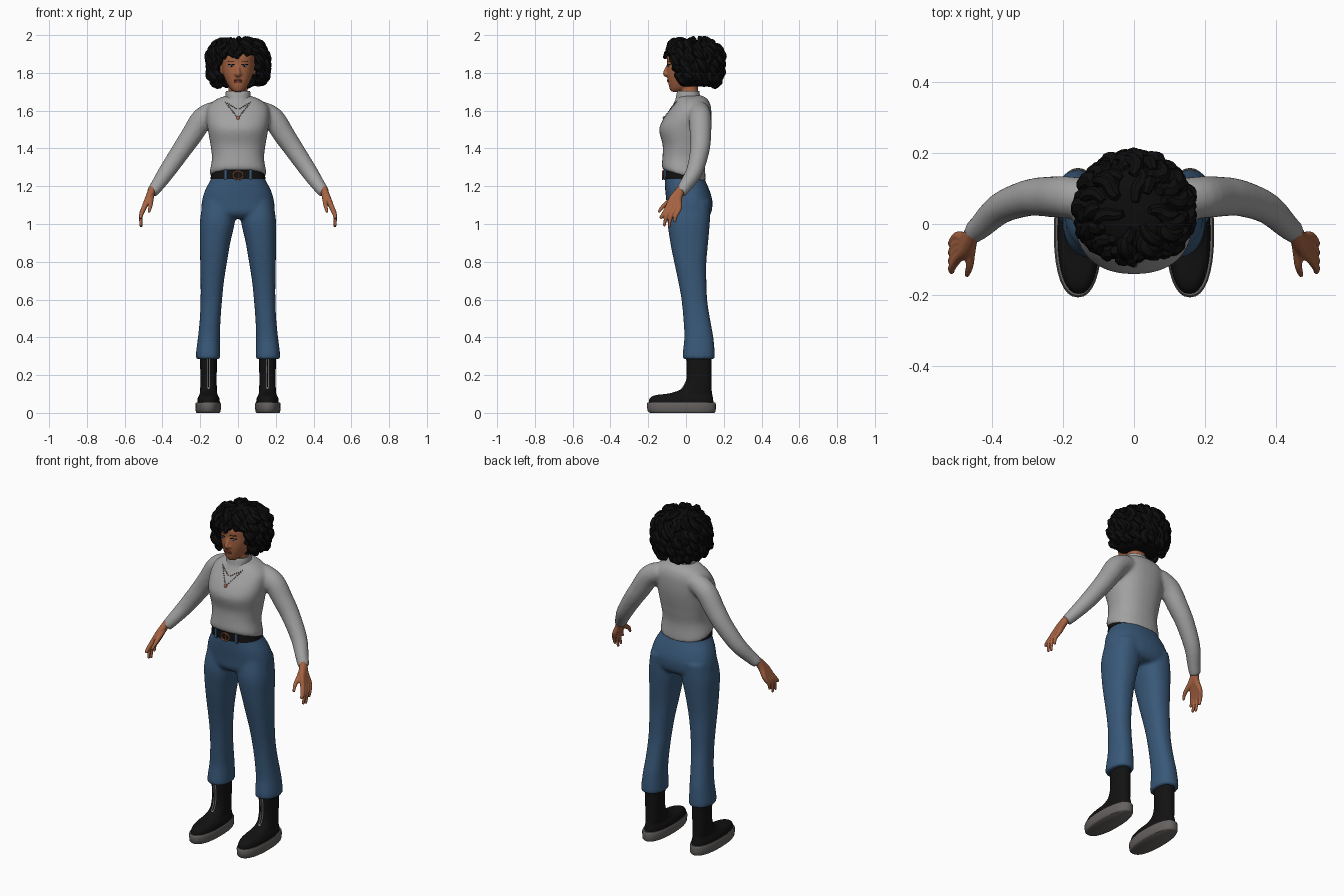
import bpy, bmesh, math, random
from mathutils import Vector

random.seed(4)
if "Cube" in bpy.data.objects:
    bpy.data.objects.remove(bpy.data.objects["Cube"])


def material(name, *rgb):
    mat = bpy.data.materials.new(name)
    mat.use_nodes = True
    mat.diffuse_color = (*rgb, 1)
    shader = next(n for n in mat.node_tree.nodes if n.type == 'BSDF_PRINCIPLED')
    shader.inputs["Base Color"].default_value = (*rgb, 1)
    shader.inputs["Roughness"].default_value = .8
    return mat


skin = material("warm skin", .38, .125, .055)
black_hair = material("black hair", .004, .004, .004)
grey_knit = material("grey knit", .36, .36, .36)
denim = material("blue denim", .04, .098, .19)
leather = material("black leather", .006, .006, .006)
rubber = material("grey rubber", .13, .12, .115)
copper = material("copper", .45, .14, .06)
silver = material("silver", .5, .5, .5)
eye_blue = material("pale eye blue", .2, .27, .33)
lip_red = material("lip brown red", .25, .06, .04)


def spline(rows, steps=4):
    """Smoothly interpolate rows of numbers."""
    p = [Vector(r) for r in rows]
    p = [p[0]] + p + [p[-1]]
    out = []
    for a, b, c, d in zip(p, p[1:], p[2:], p[3:]):
        for k in range(steps):
            t = k / steps
            out.append((b * 2 + (c - a) * t + (a * 2 - b * 5 + c * 4 - d) * t ** 2
                        + (b * 3 - a - c * 3 + d) * t ** 3) / 2)
    return out + [p[-1]]


def skin_rings(bm, rings):
    """Join rings of points into a closed skin."""
    rings = [[bm.verts.new(v) for v in ring] for ring in rings]
    n = len(rings[0])
    for low, high in zip(rings, rings[1:]):
        for i in range(n):
            j = (i + 1) % n
            bm.faces.new((low[i], low[j], high[j], high[i]))
    bm.faces.new(rings[0])
    bm.faces.new(rings[-1])


def loft(bm, rows, centre=0, sides=32, power=2.3, steps=4):
    """Rows hold height, half width, front y, back y and an optional x shift."""
    def bend(v):
        return math.copysign(abs(v) ** (2 / power), v)
    rings = []
    for row in spline(rows, steps):
        z, half, front, back = row[:4]
        x = row[4] * centre if len(row) > 4 else centre
        angles = [math.tau * i / sides for i in range(sides)]
        rings.append([(x + half * bend(math.cos(a)),
                       (front + back) / 2 + (back - front) / 2 * bend(math.sin(a)), z)
                      for a in angles])
    skin_rings(bm, rings)


def tube(bm, rows, side=1, sides=16, steps=4):
    """Rows hold x, y, z and radius."""
    pts = spline(rows, steps)
    pos = [Vector((p[0] * side, p[1], p[2])) for p in pts]
    normal, rings = Vector((.3, 1, .1)), []
    for i, centre in enumerate(pos):
        along = (pos[min(i + 1, len(pos) - 1)] - pos[max(i - 1, 0)]).normalized()
        normal = (normal - along * normal.dot(along)).normalized()
        across = along.cross(normal)
        rings.append([centre + pts[i][3] * (normal * math.cos(a) + across * math.sin(a))
                      for a in (math.tau * k / sides for k in range(sides))])
    skin_rings(bm, rings)


def ball(bm, centre, size):
    made = bmesh.ops.create_uvsphere(bm, u_segments=12, v_segments=8, radius=1)
    for v in made["verts"]:
        v.co = Vector(centre) + Vector(a * b for a, b in zip(v.co, size))


def box(bm, centre, size):
    for v in bmesh.ops.create_cube(bm, size=1)["verts"]:
        v.co = Vector(centre) + Vector(a * b for a, b in zip(v.co, size))


def finish(name, bm, mat, voxel=0, relax=4):
    """Make the object; a voxel size fuses overlapping volumes."""
    bmesh.ops.recalc_face_normals(bm, faces=bm.faces[:])
    mesh = bpy.data.meshes.new(name)
    bm.to_mesh(mesh)
    bm.free()
    mesh.materials.append(mat)
    for poly in mesh.polygons:
        poly.use_smooth = True
    mesh.set_sharp_from_angle(angle=math.radians(45))
    obj = bpy.data.objects.new(name, mesh)
    bpy.context.collection.objects.link(obj)
    if voxel:
        fuse = obj.modifiers.new("fuse", 'REMESH')
        fuse.mode, fuse.voxel_size, fuse.use_smooth_shade = 'VOXEL', voxel, True
        soft = obj.modifiers.new("soften", 'SMOOTH')
        soft.factor, soft.iterations = .5, relax
    return obj


def front_of(obj, x, z):
    """Point on the front surface of an object."""
    shown = obj.evaluated_get(bpy.context.evaluated_depsgraph_get())
    hit, spot, _, _ = shown.ray_cast((x, -1, z), (0, 1, 0))
    return spot.copy() if hit else Vector((x, -.1, z))


# Sweater: torso and sleeves, hem dropping toward the back
bm = bmesh.new()
loft(bm, [(1.28, .146, -.122, .1), (1.30, .15, -.128, .104), (1.36, .138, -.124, .1),
          (1.42, .146, -.124, .115), (1.5, .16, -.142, .13), (1.56, .167, -.118, .135),
          (1.62, .16, -.075, .132), (1.66, .115, -.05, .115), (1.68, .06, -.04, .085)])
for v in bm.verts:
    v.co.z -= .3 * (v.co.y + .1) * min(1, max(0, (1.42 - v.co.z) / .12))
for side in (-1, 1):
    tube(bm, [(.11, .07, 1.6, .055), (.185, .075, 1.56, .06), (.245, .077, 1.47, .057),
              (.3, .073, 1.39, .052), (.375, .045, 1.28, .045), (.43, -.005, 1.2, .036),
              (.457, -.028, 1.165, .031)], side)
sweater = finish("sweater", bm, grey_knit, .01, 5)

bm = bmesh.new()
loft(bm, [(1.635, .08, -.068, .09), (1.66, .068, -.056, .078), (1.69, .066, -.05, .072),
          (1.705, .063, -.045, .07), (1.7, .055, -.04, .063)])
finish("roll_collar", bm, grey_knit)

# Jeans: hips and both legs fused together
bm = bmesh.new()
loft(bm, [(1.28, .132, -.112, .088), (1.24, .142, -.113, .098), (1.18, .174, -.11, .124),
          (1.12, .191, -.104, .14), (1.06, .192, -.098, .134), (1.03, .15, -.07, .11)])
for side in (-1, 1):
    loft(bm, [(1.12, .085, -.085, .13, .1), (1.02, .093, -.098, .127, .108),
              (.9, .08, -.083, .117, .121), (.8, .071, -.063, .108, .129),
              (.7, .062, -.042, .108, .136), (.6, .057, -.024, .112, .141),
              (.5, .055, -.014, .127, .147), (.4, .058, -.009, .145, .154),
              (.32, .064, -.017, .152, .158), (.285, .064, -.018, .152, .158)], side)
finish("jeans", bm, denim, .01, 4)

# Belt, buckle and belt loops
bm = bmesh.new()
loft(bm, [(1.238, .146, -.119, .1), (1.285, .138, -.119, .095)], steps=1)
belt = finish("belt", bm, leather)
bm = bmesh.new()
ring = [(.027 * math.cos(a), -.123, 1.258 + .022 * math.sin(a), .004)
        for a in (math.tau * i / 16 for i in range(17))]
tube(bm, ring, sides=8, steps=1)
box(bm, (.005, -.123, 1.258), (.006, .008, .036))
finish("buckle", bm, copper)
bm = bmesh.new()
for x in (-.068, .068):
    box(bm, front_of(belt, x, 1.26), (.013, .012, .056))
finish("belt_loops", bm, denim)

# Boots with sole and front zip
for side, label in ((-1, "right"), (1, "left")):
    bm = bmesh.new()
    loft(bm, [(.045, .06, -.197, .147), (.075, .058, -.193, .143), (.093, .05, -.165, .14),
              (.104, .046, -.085, .137), (.13, .044, -.02, .136), (.18, .043, .003, .135),
              (.24, .044, .004, .135), (.31, .045, .002, .135)], .156 * side)
    boot = finish(label + "_boot", bm, leather)
    bm = bmesh.new()
    loft(bm, [(0, .06, -.19, .15), (.01, .066, -.203, .157), (.045, .068, -.207, .158),
              (.056, .064, -.202, .154)], .158 * side, steps=2)
    finish(label + "_sole", bm, rubber)
    bm = bmesh.new()
    for shift in (-.006, .006):
        track = [front_of(boot, .156 * side + shift, h / 100) for h in range(13, 30, 4)]
        tube(bm, [(*p, .0025) for p in track], sides=6)
    ball(bm, track[0] + Vector((-.006, 0, -.006)), (.007, .005, .012))
    finish(label + "_zip", bm, silver)

# Hands: each finger runs from the wrist so the palm forms between them
for side, label in ((-1, "right"), (1, "left")):
    bm = bmesh.new()
    for i, (reach, tip) in enumerate(((-.138, 1.03), (-.116, .988), (-.09, .983), (-.06, 1.01))):
        knuckle = -.098 + .021 * i
        tube(bm, [(.45, -.022, 1.19, .021), (.474, knuckle / 2 - .022, 1.135, .019),
                  (.498, knuckle, 1.085, .014), (.514, (knuckle + reach) / 2 - .006, 1.045, .011),
                  (.513, reach, tip, .007)], side, 10)
    tube(bm, [(.458, -.035, 1.165, .018), (.462, -.08, 1.125, .015),
              (.464, -.12, 1.095, .011), (.472, -.146, 1.062, .007)], side, 10)
    finish(label + "_hand", bm, skin, .004, 2)

# Head, neck, nose and ears
bm = bmesh.new()
loft(bm, [(1.7, .022, -.078, -.02), (1.72, .044, -.088, .03), (1.76, .066, -.096, .07),
          (1.8, .08, -.1, .1), (1.85, .087, -.1, .12), (1.9, .085, -.097, .12),
          (1.95, .055, -.05, .09)])
loft(bm, [(1.64, .056, -.035, .07), (1.7, .05, -.03, .065), (1.77, .05, -.03, .06)])
tube(bm, [(0, -.092, 1.845, .008), (0, -.104, 1.815, .011), (0, -.109, 1.795, .013),
          (0, -.1, 1.783, .009)])
for side in (-1, 1):
    ball(bm, (.012 * side, -.1, 1.793), (.01, .012, .008))
    ball(bm, (.087 * side, .015, 1.82), (.01, .02, .032))
head = finish("head", bm, skin, .005, 4)

# Eyes, brows and lips
eyes, brows, lips = bmesh.new(), bmesh.new(), bmesh.new()
for side in (-1, 1):
    ball(eyes, front_of(head, .034 * side, 1.838), (.013, .004, .006))
    ball(brows, front_of(head, .034 * side, 1.838) + Vector((0, -.003, 0)), (.004, .003, .004))
    for height in (1.845, 1.862):
        arch = [front_of(head, x * side, height - 3 * (x - .034) ** 2) for x in (.018, .034, .052)]
        tube(brows, [(*p, .0025) for p in arch], sides=6)
for height in (1.753, 1.761):
    ball(lips, front_of(head, 0, height), (.024, .005, .005))
finish("eyes", eyes, eye_blue)
finish("brows_and_lashes", brows, black_hair)
finish("lips", lips, lip_red)


# Curly hair: inner cap covered in hanging wavy locks
def hair_point(turn, fall, scale=1):
    """Turn is measured from the face, fall from the crown."""
    spread = abs(math.sin(fall)) ** (.6 if fall < math.pi / 2 else .35) * scale
    return Vector((.153 * spread * math.sin(turn), .04 - .148 * spread * math.cos(turn),
                   1.85 + .13 * scale * math.cos(fall)))


face_turn, fringe = math.radians(43), math.radians(72)
bm = bmesh.new()
bmesh.ops.create_uvsphere(bm, u_segments=40, v_segments=24, radius=1)
hidden = []
for v in bm.verts:
    turn, fall = math.atan2(v.co.x, -v.co.y), math.acos(max(-1, min(1, v.co.z)))
    if abs(turn) < face_turn and fringe < fall < 3:
        hidden.append(v)
    v.co = hair_point(turn, fall, .95)
bmesh.ops.delete(bm, geom=hidden, context='VERTS')
finish("hair_cap", bm, black_hair)

bm = bmesh.new()
for layer in range(6):
    count = (7, 15, 22, 26, 28, 28)[layer]
    for i in range(count):
        turn = math.tau * (i + random.uniform(-.4, .4)) / count - math.pi
        start = .12 + .37 * layer + random.uniform(-.1, .1)
        end = start + random.uniform(.5, .75)
        if abs(turn) < face_turn:
            end = min(end, fringe + random.uniform(-.08, .1))
        if end - start < .2:
            continue
        thick, phase = random.uniform(.014, .021), random.uniform(0, math.tau)
        path = []
        for k in range(6):
            t = k / 5
            p = hair_point(turn + .09 * math.sin(phase + 6 * t),
                           start + (end - start) * t, 1 + .05 * math.cos(phase + 6 * t))
            path.append((*p, thick * (.35 + 1.3 * math.sin(math.pi * (.1 + .8 * t)) ** .7) * .75))
        tube(bm, path, sides=7, steps=2)
finish("hair_locks", bm, black_hair)

# Necklaces: two strings of beads and a pendant
bm, dark = bmesh.new(), bmesh.new()
for drop, count in ((.085, 10), (.04, 7)):
    for side in (-1, 1):
        for i in range(count):
            t = i / count
            spot = front_of(sweater, side * .066 * (1 - t), 1.645 - drop * t)
            ball(dark if i % 3 else bm, spot, (.0035, .0035, .0035))
ball(bm, front_of(sweater, 0, 1.56), (.009, .006, .01))
finish("copper_beads", bm, copper)
finish("dark_beads", dark, rubber)
